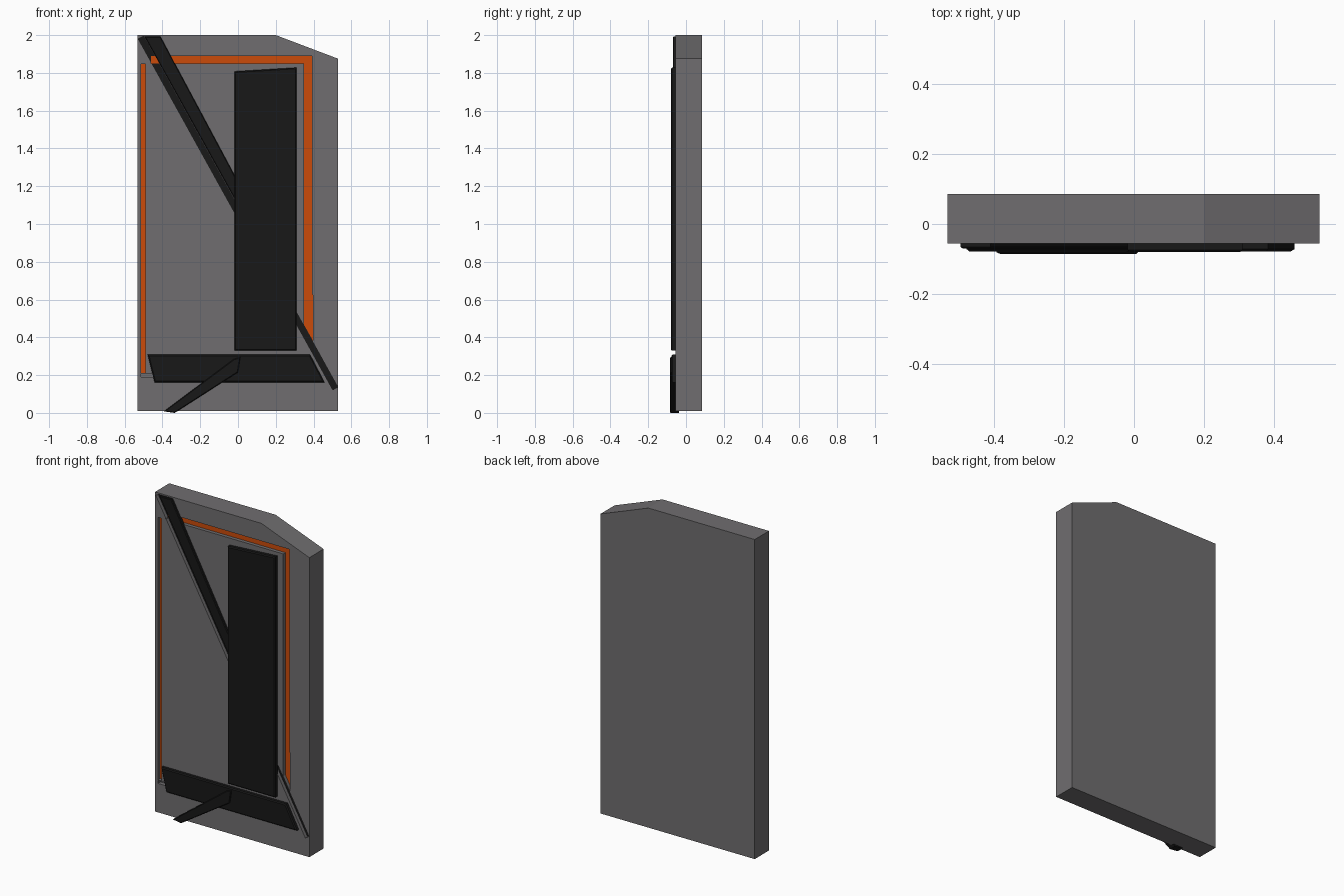
import bpy, bmesh

if "Cube" in bpy.data.objects:
    bpy.data.objects.remove(bpy.data.objects["Cube"])


def material(name, color):
    m = bpy.data.materials.new(name)
    m.diffuse_color = color
    m.use_nodes = True
    m.node_tree.nodes["Principled BSDF"].inputs["Base Color"].default_value = m.diffuse_color
    return m


GREY = material("slab_grey", (0.16, 0.155, 0.16, 1))
BLACK = material("trim_black", (0.009, 0.009, 0.009, 1))
ORANGE = material("strip_orange", (0.6, 0.07, 0.003, 1))
FRONT, FLOOR = -0.055, -0.033


def prism(name, pts, y0, y1, mat=None, chamfer=0):
    """Extrude an x-z outline from y0 (front) to y1 (back), optional front chamfer."""
    bm = bmesh.new()
    f = bm.faces.new([bm.verts.new((x, y0, z)) for x, z in pts])
    ext = bmesh.ops.extrude_face_region(bm, geom=[f], use_keep_orig=True)
    for v in ext["geom"]:
        if isinstance(v, bmesh.types.BMVert):
            v.co.y = y1
    bmesh.ops.recalc_face_normals(bm, faces=bm.faces[:])
    if chamfer:
        edges = [e for e in bm.edges if all(abs(v.co.y - y0) < 1e-5 for v in e.verts)]
        bmesh.ops.bevel(bm, geom=edges, offset=chamfer, segments=1, affect='EDGES')
    me = bpy.data.meshes.new(name)
    bm.to_mesh(me)
    bm.free()
    ob = bpy.data.objects.new(name, me)
    bpy.context.collection.objects.link(ob)
    if mat:
        me.materials.append(mat)
    return ob


# main slab with one clipped top corner
slab = prism("slab", [(-0.533, 0.01), (0.53, 0.01), (0.53, 1.875), (0.2, 2.0), (-0.533, 2.0)],
             FRONT, 0.085, GREY)

# recessed channels: outline and inlay material (None leaves a bare groove)
channels = {
    "left_strip": ([(-0.513, 0.212), (-0.49, 0.212), (-0.49, 1.847), (-0.513, 1.847)], ORANGE),
    "frame_strip": ([(-0.46, 1.85), (0.35, 1.85), (0.35, 0.465), (0.398, 0.38), (0.398, 0.62),
                     (0.392, 0.63), (0.392, 1.89), (-0.46, 1.89)], ORANGE),
    "diagonal_line": ([(-0.528, 1.98), (0.502, 0.122), (0.528, 0.137), (-0.5, 1.994)], BLACK),
    "bottom_groove": ([(-0.513, 0.19), (0.30, 0.19), (0.30, 0.208), (-0.513, 0.208)], None),
}
for name, (pts, mat) in channels.items():
    cutter = prism("cutter", pts, -0.2, -0.03)
    cutter.hide_render = True
    mod = slab.modifiers.new(name, 'BOOLEAN')
    mod.operation, mod.solver, mod.object = 'DIFFERENCE', 'EXACT', cutter
    bpy.context.view_layer.objects.active = slab
    bpy.ops.object.modifier_apply(modifier=name)
    bpy.data.objects.remove(cutter)
    if mat:
        prism(name, pts, FLOOR, -0.028, mat)

# raised black plates on the front
prism("diagonal_band", [(-0.495, 1.992), (0.0, 1.10), (0.06, 1.10), (-0.02, 1.262), (-0.41, 1.992)],
      -0.07, -0.05, BLACK, 0.004)
prism("tall_panel", [(-0.018, 0.33), (0.31, 0.33), (0.31, 1.828), (-0.018, 1.808)],
      -0.08, -0.05, BLACK, 0.006)
prism("lower_bar", [(-0.442, 0.162), (0.458, 0.162), (0.382, 0.308), (-0.478, 0.308)],
      -0.078, -0.05, BLACK, 0.006)
# slanted kickstand crossing the lower bar
prism("kickstand", [(-0.393, 0.008), (-0.335, 0.0), (0.0, 0.215), (0.012, 0.295), (-0.022, 0.285)],
      -0.085, -0.036, BLACK, 0.004)
